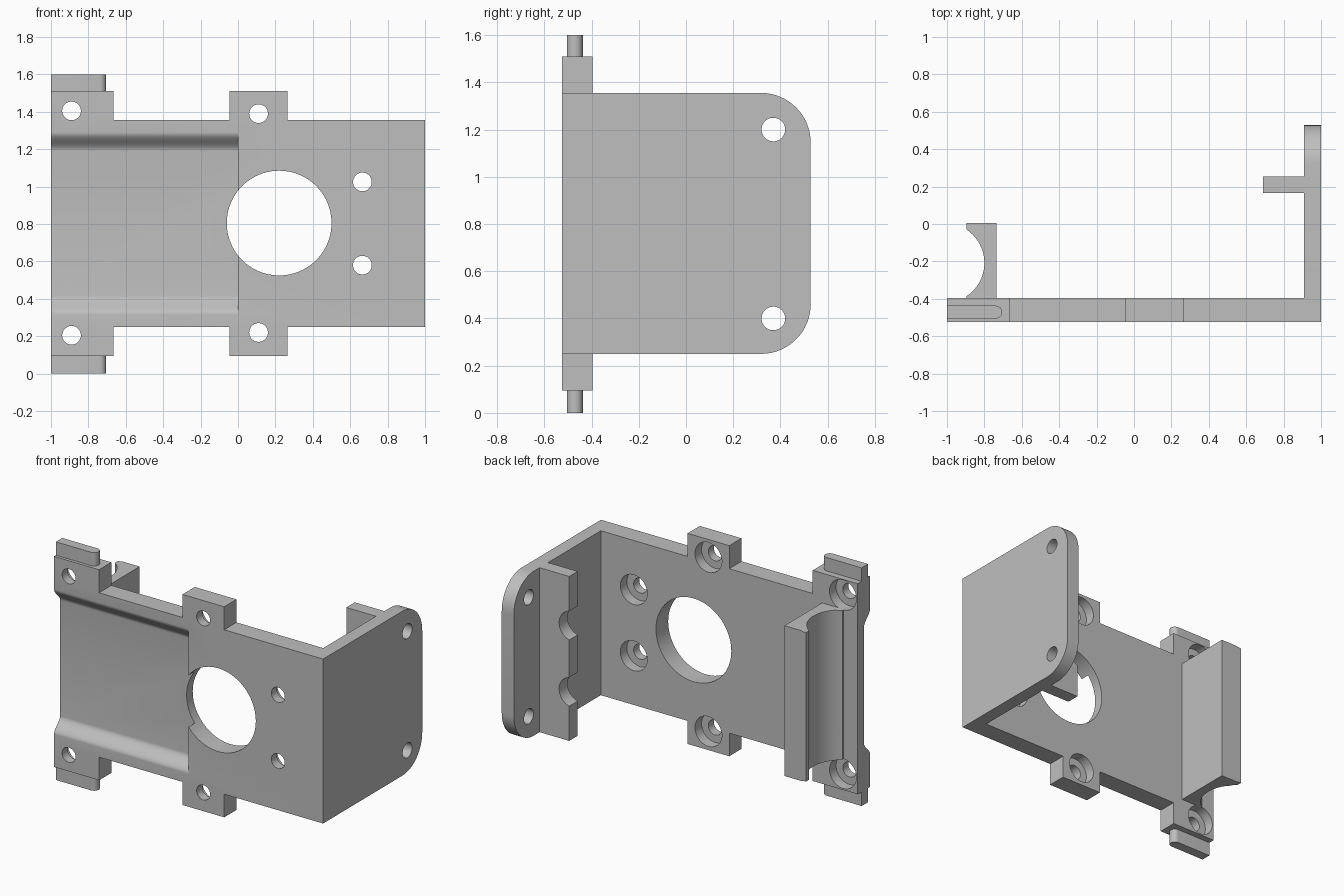
import bpy, bmesh
from math import sin, cos, pi, radians
from mathutils import Vector

cube = bpy.data.objects.get("Cube")
if cube:
    bpy.data.objects.remove(cube, do_unlink=True)

grey = bpy.data.materials.new("plain grey")
grey.use_nodes = True
grey.diffuse_color = (0.52, 0.52, 0.52, 1)
grey.node_tree.nodes["Principled BSDF"].inputs["Base Color"].default_value = (0.52, 0.52, 0.52, 1)

PLACE = {"x": lambda a, b, t: Vector((t, a, b)),
         "y": lambda a, b, t: Vector((a, t, b)),
         "z": lambda a, b, t: Vector((a, b, t))}


def prism(name, outline, axis, lo, hi):
    """Extrude a 2D outline along an axis from lo to hi."""
    bm = bmesh.new()
    face = bm.faces.new([bm.verts.new(PLACE[axis](a, b, lo)) for a, b in outline])
    new = bmesh.ops.extrude_face_region(bm, geom=[face])["geom"]
    bmesh.ops.translate(bm, vec=PLACE[axis](0, 0, hi - lo),
                        verts=[v for v in new if isinstance(v, bmesh.types.BMVert)])
    bmesh.ops.recalc_face_normals(bm, faces=bm.faces)
    mesh = bpy.data.meshes.new(name)
    bm.to_mesh(mesh)
    bm.free()
    mesh.materials.append(grey)
    obj = bpy.data.objects.new(name, mesh)
    bpy.context.collection.objects.link(obj)
    return obj


def rect(a0, a1, b0, b1):
    return [(a0, b0), (a1, b0), (a1, b1), (a0, b1)]


def arc(ca, cb, r, start, end, n=16):
    angles = [radians(start + (end - start) * i / n) for i in range(n + 1)]
    return [(ca + r * cos(t), cb + r * sin(t)) for t in angles]


def circle(ca, cb, r, n=48):
    return arc(ca, cb, r, 0, 360, n)[:-1]


def boolean(target, tool, operation="DIFFERENCE"):
    """Apply a boolean and discard the tool."""
    tool.hide_render = True
    mod = target.modifiers.new("boolean", "BOOLEAN")
    mod.operation, mod.solver, mod.object = operation, "EXACT", tool
    bpy.context.view_layer.objects.active = target
    bpy.ops.object.modifier_apply(modifier=mod.name)
    bpy.data.objects.remove(tool, do_unlink=True)


FRONT, BACK = -0.525, -0.395
LOW, HIGH = 0.25, 1.355
TAB_LOW, TAB_HIGH = 0.095, 1.51

# Main plate with four screw tabs
outline = [(-1, TAB_LOW), (-0.665, TAB_LOW), (-0.665, LOW), (-0.045, LOW),
           (-0.045, TAB_LOW), (0.265, TAB_LOW), (0.265, LOW), (1, LOW),
           (1, HIGH), (0.265, HIGH), (0.265, TAB_HIGH), (-0.045, TAB_HIGH),
           (-0.045, HIGH), (-0.665, HIGH), (-0.665, TAB_HIGH), (-1, TAB_HIGH)]
bracket = prism("bracket_plate", outline, "y", FRONT, BACK)

# Side flange with rounded rear corners, merged with the plate
flange = ([(FRONT, LOW)] + arc(0.318, LOW + 0.21, 0.21, -90, 0)
          + arc(0.318, HIGH - 0.21, 0.21, 0, 90) + [(FRONT, HIGH)])
boolean(bracket, prism("side_flange", flange, "x", 0.91, 1), "UNION")
for z in (0.4, 1.2):
    boolean(bracket, prism("flange_hole", circle(0.37, z, 0.05), "x", 0.8, 1.1))

# Shallow front channel with softly curved banks
depth, bank = 0.065, 0.1
ramp = [(FRONT + depth * (1 - cos(pi * i / 12)) / 2, 0.315 + bank * i / 12) for i in range(13)]
channel = [(-0.6, 0.315)] + ramp + [(y, 1.605 - z) for y, z in reversed(ramp)] + [(-0.6, 1.29)]
boolean(bracket, prism("channel_cutter", channel, "x", -1.1, 0))

# Large round opening
boolean(bracket, prism("opening_cutter", circle(0.22, 0.805, 0.28, 80), "y", -0.7, -0.2))

# Clamp block with a concave cradle
cradle = arc(-1.014, -0.208, 0.214, -56, 56, 28)
clamp = prism("clamp_block", [(-0.895, BACK), (-0.735, BACK), (-0.735, 0.005), (-0.895, 0.005)]
              + cradle[::-1], "z", 0.3, 1.31)

# Inner rib on the flange
rib = prism("flange_rib", rect(0.69, 0.91, 0.165, 0.255), "y", 0, 1)
bpy.data.objects.remove(rib, do_unlink=True)
rib = prism("flange_rib", rect(0.69, 0.91, 0.165, 0.255), "z", LOW, HIGH)

# Counterbored screw holes, with driver clearance through the clamp and rib
screws = [(-0.89, 0.205), (-0.89, 1.405), (0.11, 0.22), (0.11, 1.39), (0.665, 0.58), (0.665, 1.025)]
for x, z in screws:
    boolean(bracket, prism("screw_hole", circle(x, z, 0.05), "y", -0.7, -0.2))
    boolean(bracket, prism("counterbore", circle(x, z, 0.1), "y", BACK - 0.07, -0.2))
    if x < -0.5:
        boolean(clamp, prism("clamp_clearance", circle(x, z, 0.1), "y", -0.6, 0.2))
    elif x > 0.5:
        boolean(rib, prism("rib_clearance", circle(x, z, 0.1), "y", 0, 0.4))

# Locating tongues with one rounded end
tongue = [(-1, -0.505)] + arc(-0.739, -0.471, 0.034, -90, 90) + [(-1, -0.437)]
tongues = [prism("lower_tongue", tongue, "z", 0, TAB_LOW),
           prism("upper_tongue", tongue, "z", TAB_HIGH, 1.6)]

# Smooth curved walls, keep machined edges sharp
for obj in [bracket, clamp, rib] + tongues:
    bpy.ops.object.select_all(action="DESELECT")
    obj.select_set(True)
    bpy.context.view_layer.objects.active = obj
    bpy.ops.object.shade_smooth_by_angle(angle=radians(30))
